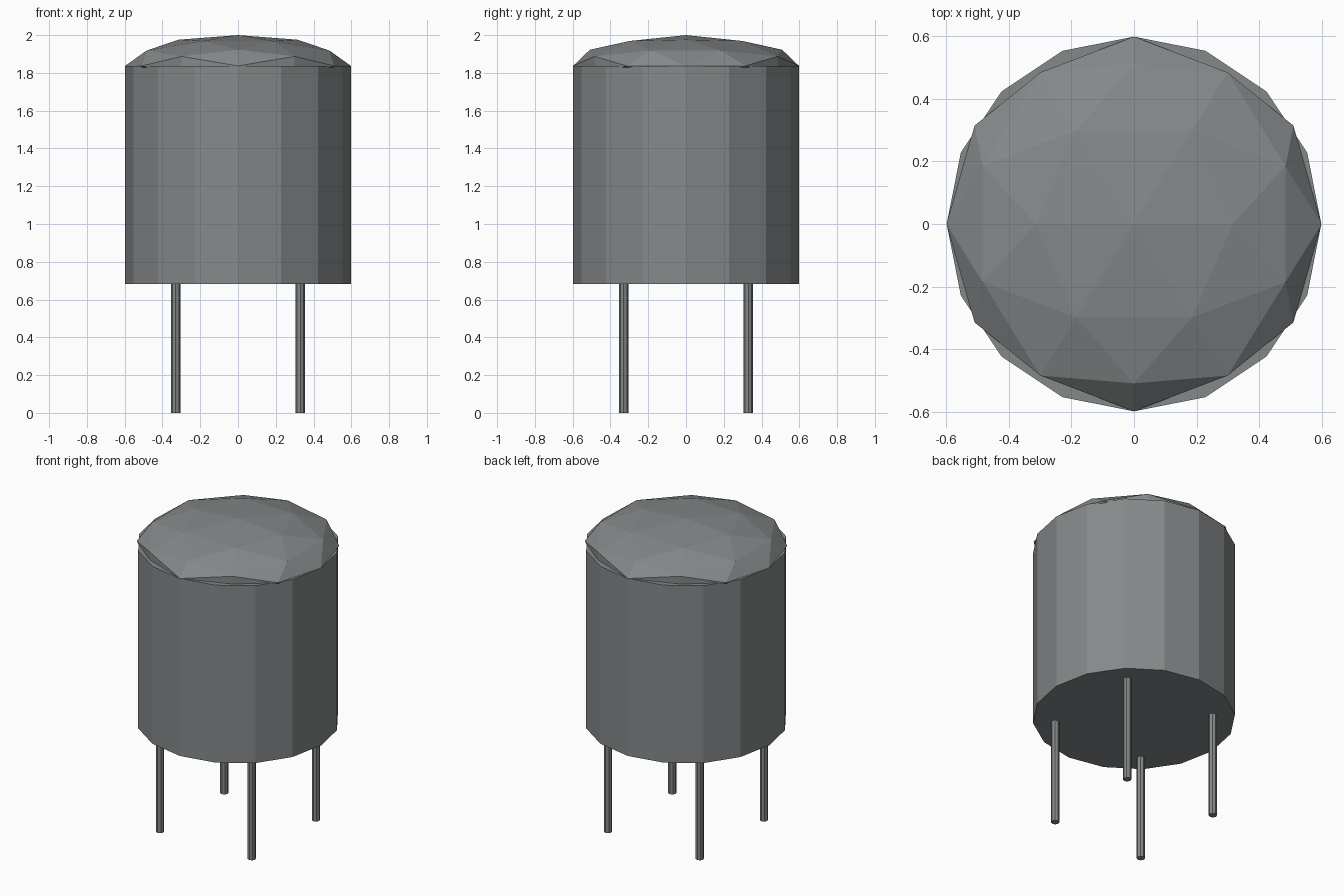
import bpy, bmesh
from math import atan, sqrt
from mathutils import Matrix

if "Cube" in bpy.data.objects:
    bpy.data.objects.remove(bpy.data.objects["Cube"])

BODY_RADIUS, BODY_BOTTOM, BODY_TOP = 0.598, 0.682, 1.837
LEG_RADIUS, LEG_OFFSET = 0.025, 0.33

dark_grey = bpy.data.materials.new("dark_grey")
dark_grey.diffuse_color = (0.235, 0.25, 0.255, 1)
dark_grey.use_nodes = True
dark_grey.node_tree.nodes["Principled BSDF"].inputs["Base Color"].default_value = dark_grey.diffuse_color


def finish(name, bm):
    mesh = bpy.data.meshes.new(name)
    bm.to_mesh(mesh)
    bm.free()
    mesh.materials.append(dark_grey)
    obj = bpy.data.objects.new(name, mesh)
    bpy.context.collection.objects.link(obj)
    return obj


def cylinder(name, x, y, radius, z0, z1, sides):
    bm = bmesh.new()
    bmesh.ops.create_cone(bm, cap_ends=True, segments=sides, radius1=radius,
                          radius2=radius, depth=z1 - z0,
                          matrix=Matrix.Translation((x, y, (z0 + z1) / 2)))
    return finish(name, bm)


# 16-sided drum
cylinder("body", 0, 0, BODY_RADIUS, BODY_BOTTOM, BODY_TOP, 16)

# Squashed faceted lid: icosphere tilted so an edge midpoint points up
bm = bmesh.new()
tilt = atan(2 / (1 + sqrt(5)))
place = (Matrix.Translation((0, 0, BODY_TOP))
         @ Matrix.Diagonal((BODY_RADIUS, BODY_RADIUS, 2 - BODY_TOP, 1))
         @ Matrix.Rotation(-tilt, 4, 'Y'))
bmesh.ops.create_icosphere(bm, subdivisions=2, radius=1, matrix=place)
finish("domed_lid", bm)

# Four thin legs
for side, sx in (("left", -1), ("right", 1)):
    for end, sy in (("front", -1), ("back", 1)):
        cylinder(f"{end}_{side}_leg", sx * LEG_OFFSET, sy * LEG_OFFSET,
                 LEG_RADIUS, 0, BODY_BOTTOM, 8)
